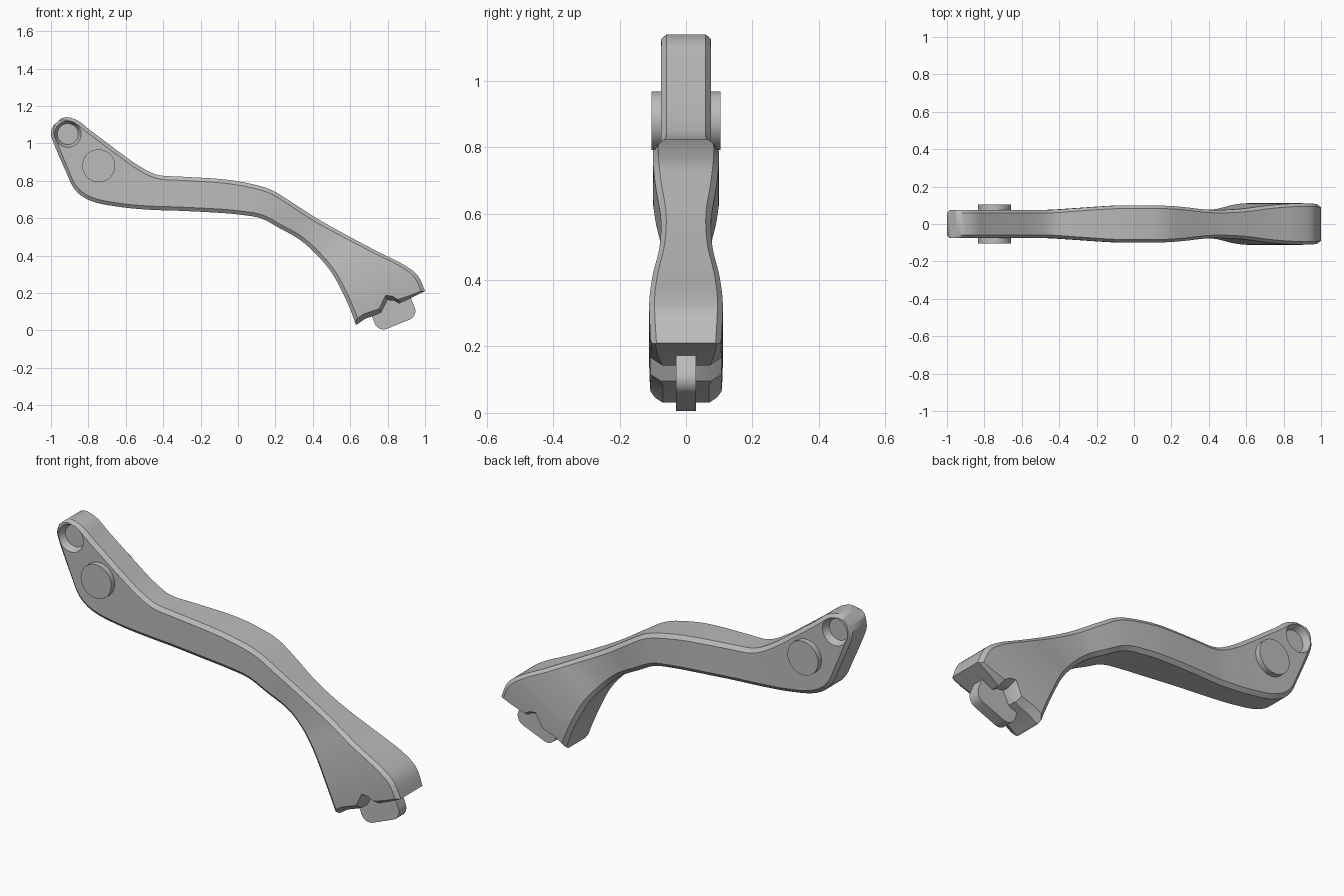
import bpy
import bmesh
import math
from mathutils import Vector, Matrix

default = bpy.data.objects.get("Cube")
if default:
    bpy.data.objects.remove(default, do_unlink=True)

grey = bpy.data.materials.new("plain_grey")
grey.use_nodes = True
grey.diffuse_color = (0.5, 0.5, 0.5, 1)
grey.node_tree.nodes["Principled BSDF"].inputs["Base Color"].default_value = grey.diffuse_color


def make_object(name, bm):
    bmesh.ops.recalc_face_normals(bm, faces=bm.faces)
    mesh = bpy.data.meshes.new(name)
    bm.to_mesh(mesh)
    bm.free()
    mesh.materials.append(grey)
    obj = bpy.data.objects.new(name, mesh)
    bpy.context.collection.objects.link(obj)
    return obj


def select_only(obj):
    bpy.ops.object.select_all(action='DESELECT')
    obj.select_set(True)
    bpy.context.view_layer.objects.active = obj


def smooth(obj, degrees=32):
    select_only(obj)
    bpy.ops.object.shade_smooth_by_angle(angle=math.radians(degrees))


def loft(name, rings):
    """Skin closed rings of equal length and cap both ends."""
    bm = bmesh.new()
    loops = [[bm.verts.new(p) for p in ring] for ring in rings]
    count = len(loops[0])
    for a, b in zip(loops, loops[1:]):
        for i in range(count):
            j = (i + 1) % count
            bm.faces.new((a[i], a[j], b[j], b[i]))
    bm.faces.new(loops[0])
    bm.faces.new(loops[-1])
    return make_object(name, bm)


def cylinder(name, x, z, y, r1, r2, depth):
    bm = bmesh.new()
    place = Matrix.Translation((x, y, z)) @ Matrix.Rotation(math.pi / 2, 4, 'X')
    bmesh.ops.create_cone(bm, cap_ends=True, segments=40, radius1=r1,
                          radius2=r2, depth=depth, matrix=place)
    return make_object(name, bm)


def cut(obj, cutter):
    cutter.hide_render = True
    mod = obj.modifiers.new("cut", 'BOOLEAN')
    mod.operation = 'DIFFERENCE'
    mod.solver = 'EXACT'
    mod.object = cutter
    select_only(obj)
    bpy.ops.object.modifier_apply(modifier=mod.name)
    bpy.data.objects.remove(cutter, do_unlink=True)


def spline(points, steps=5):
    """Catmull-Rom curve through vectors of any size."""
    out = []
    for i in range(len(points) - 1):
        p0, p1 = points[max(i - 1, 0)], points[i]
        p2, p3 = points[i + 1], points[min(i + 2, len(points) - 1)]
        for s in range(steps):
            t = s / steps
            out.append(0.5 * (2 * p1 + (p2 - p0) * t
                              + (2 * p0 - 5 * p1 + 4 * p2 - p3) * t ** 2
                              + (3 * p1 - p0 - 3 * p2 + p3) * t ** 3))
    return out + [points[-1]]


# Lever arm stations: upper edge x z, lower edge x z, half thickness
stations = [
    (-.948, 1.132, -.988, 1.095, .075),
    (-.91, 1.14, -1, 1.055, .075),
    (-.85, 1.118, -.985, 1, .075),
    (-.79, 1.07, -.925, .86, .075),
    (-.73, 1.025, -.87, .75, .075),
    (-.65, .965, -.78, .69, .075),
    (-.53, .88, -.63, .66, .075),
    (-.43, .832, -.47, .645, .076),
    (-.3, .822, -.32, .64, .085),
    (-.1, .81, -.12, .63, .098),
    (.04, .79, 0, .62, .1),
    (.17, .755, .12, .6, .098),
    (.28, .69, .22, .548, .09),
    (.42, .6, .33, .485, .076),
    (.58, .51, .42, .405, .08),
    (.74, .425, .5, .31, .1),
    (.88, .355, .565, .19, .11),
    (.96, .295, .605, .1, .11),
    (1, .21, .63, .03, .105),
]

rings = []
for tx, tz, bx, bz, w in spline([Vector(s) for s in stations]):
    top, low = Vector((tx, 0, tz)), Vector((bx, 0, bz))
    span = low - top
    e = span.normalized() * min(.02, span.length * .25)
    corners = [(top, -1), (top + e, -1), (low - e, -1), (low, -1),
               (low, 1), (low - e, 1), (top + e, 1), (top, 1)]
    inset = [.016, 0, 0, .016, .016, 0, 0, .016]
    rings.append([p + Vector((0, side * (w - d), 0))
                  for (p, side), d in zip(corners, inset)])
arm = loft("lever_arm", rings)

# Broken lower end: jagged cut that flares upward at both outer faces
jagged = [(.55, .03), (.63, .057), (.67, .085), (.755, .115), (.79, .185),
          (.825, .182), (.855, .165), (.93, .19), (1.1, .262),
          (1.2, -.2), (.55, -.2)]
normal = Vector((-.38, 0, .92))
layers = []
for y, lift in [(-.15, .025), (-.105, 0), (-.07, -.025),
                (.07, -.025), (.105, 0), (.15, .025)]:
    layers.append([Vector((x, y, z)) + normal * lift for x, z in jagged])
cut(arm, loft("end_cutter", layers))

# Shallow dished recesses at the upper end, one on each face
for side in (-1, 1):
    radii = (.056, .082) if side < 0 else (.082, .056)
    # the cone axis points to -y, so radii swap between sides
    cut(arm, cylinder("recess_cutter", -.91, 1.05, side * .07,
                      radii[0], radii[1], .06))
smooth(arm)

# Pivot pin through the arm
pin = cylinder("pivot_pin", -.745, .88, 0, .088, .088, .208)
smooth(pin)

# Thin rounded tongue held in the broken end
half_x, half_z, radius = .115, .085, .05
outline = []
for k, (sx, sz) in enumerate([(1, 1), (-1, 1), (-1, -1), (1, -1)]):
    for step in range(7):
        a = math.radians(90 * k + 15 * step)
        px = sx * (half_x - radius) + radius * math.cos(a)
        pz = sz * (half_z - radius) + radius * math.sin(a)
        outline.append((px, pz))
tilt = Matrix.Rotation(math.radians(-22), 3, 'Y')
centre = Vector((.825, 0, .112))
tongue = loft("end_tongue", [[centre + tilt @ Vector((x, y, z)) for x, z in outline]
                             for y in (-.03, .03)])
smooth(tongue)
